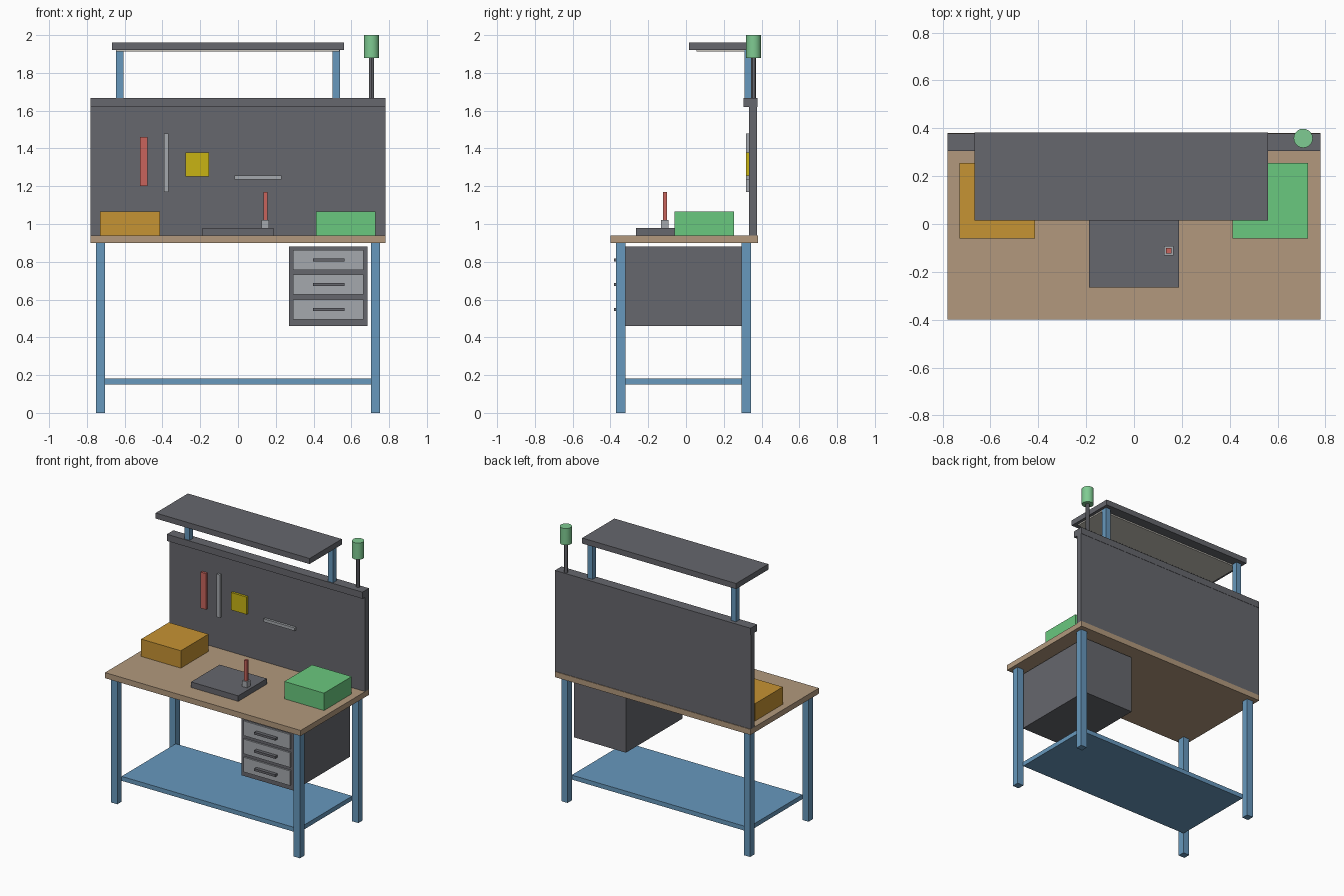
import bpy
import bmesh
from mathutils import Matrix, Vector

default = bpy.data.objects.get("Cube")
if default:
    bpy.data.objects.remove(default, do_unlink=True)


def material(name, hex_code):
    """Flat material from an sRGB hex code, stored as linear values."""
    rgb = [int(hex_code[i:i + 2], 16) / 255 for i in (0, 2, 4)]
    lin = [c / 12.92 if c <= 0.04045 else ((c + 0.055) / 1.055) ** 2.4 for c in rgb]
    mat = bpy.data.materials.new(name)
    mat.use_nodes = True
    mat.diffuse_color = (*lin, 1)
    mat.node_tree.nodes["Principled BSDF"].inputs["Base Color"].default_value = (*lin, 1)
    return mat


steel = material("dark steel", "66676d")
wood = material("tan wood", "b2997d")
blue = material("blue paint", "6798bd")
orange = material("orange plastic", "c69333")
green = material("green plastic", "6ac87e")
lamp_green = material("lamp green", "7fcb92")
red = material("red grip", "c8645c")
light = material("light metal", "a5a8ad")
yellow = material("yellow plastic", "c8b414")
diffuser = material("warm white", "c8c5bc")


def finish(name, bm, mat):
    mesh = bpy.data.meshes.new(name)
    bm.to_mesh(mesh)
    bm.free()
    mesh.materials.append(mat)
    obj = bpy.data.objects.new(name, mesh)
    bpy.context.collection.objects.link(obj)
    return obj


def box(name, mat, x, y, z):
    """Box from its (min, max) extents on each axis."""
    lo, hi = (Vector(v) for v in zip(x, y, z))
    bm = bmesh.new()
    bmesh.ops.create_cube(bm, size=1, matrix=Matrix.Translation((lo + hi) / 2)
                          @ Matrix.Diagonal((*(hi - lo), 1)))
    return finish(name, bm, mat)


def around(centre, half):
    return centre - half, centre + half


def cylinder(name, mat, x, y, z, radius, sides):
    bm = bmesh.new()
    bmesh.ops.create_cone(bm, cap_ends=True, segments=sides, radius1=radius, radius2=radius,
                          depth=z[1] - z[0], matrix=Matrix.Translation((x, y, sum(z) / 2)))
    obj = finish(name, bm, mat)
    bpy.ops.object.select_all(action="DESELECT")
    obj.select_set(True)
    bpy.context.view_layer.objects.active = obj
    bpy.ops.object.shade_smooth_by_angle()
    return obj


# Table frame
for side, x in (("right", -0.728), ("left", 0.728)):
    for end, y in (("front", -0.345), ("back", 0.32)):
        box(f"{end}_{side}_leg", blue, around(x, 0.025), around(y, 0.025), (0, 0.9))
box("lower_shelf", blue, (-0.704, 0.704), (-0.32, 0.296), (0.15, 0.182))
box("worktop", wood, (-0.78, 0.78), (-0.4, 0.38), (0.9, 0.94))

# Back panel with its cap
box("back_panel", steel, (-0.78, 0.78), (0.334, 0.376), (0.94, 1.62))
box("panel_cap", steel, (-0.78, 0.78), (0.304, 0.378), (1.62, 1.668))

# Overhead canopy on two posts
for side, x in (("right", -0.625), ("left", 0.52)):
    box(f"canopy_{side}_post", blue, around(x, 0.02), (0.311, 0.351), (1.668, 1.922))
box("canopy", steel, (-0.667, 0.56), (0.015, 0.382), (1.922, 1.962))
box("canopy_light", diffuser, (-0.645, 0.538), (0.055, 0.31), (1.912, 1.922))

# Signal lamp
cylinder("lamp_mast", steel, 0.707, 0.358, (1.668, 1.88), 0.0135, 12)
cylinder("signal_lamp", lamp_green, 0.707, 0.358, (1.88, 2.0), 0.04, 20)

# Tools hung on the panel
hang = (0.317, 0.334)
box("hung_grip", red, around(-0.499, 0.021), hang, (1.2, 1.46))
box("hung_bar", light, around(-0.38, 0.013), hang, (1.17, 1.48))
box("hung_block", yellow, around(-0.215, 0.062), hang, (1.252, 1.378))
box("hung_rule", light, around(0.106, 0.124), hang, (1.236, 1.258))

# Bins and work plate on the top
for name, mat, x in (("right_bin", orange, -0.572), ("left_bin", green, 0.57)):
    box(name, mat, around(x, 0.158), (-0.06, 0.255), (0.94, 1.065))
box("work_plate", steel, around(0, 0.188), (-0.266, 0.06), (0.94, 0.98))
box("tool_socket", light, around(0.145, 0.02), around(-0.112, 0.02), (0.98, 1.022))
box("tool_handle", red, around(0.145, 0.011), around(-0.112, 0.011), (1.022, 1.17))

# Drawer cabinet
box("cabinet", steel, (0.27, 0.686), (-0.345, 0.298), (0.46, 0.88))
for i, level in enumerate(("top", "middle", "bottom")):
    z = 0.81 - i * 0.131
    box(f"{level}_drawer", light, around(0.478, 0.186), (-0.357, -0.345), around(z, 0.053))
    box(f"{level}_handle", steel, around(0.48, 0.083), (-0.382, -0.357), around(z, 0.008))
